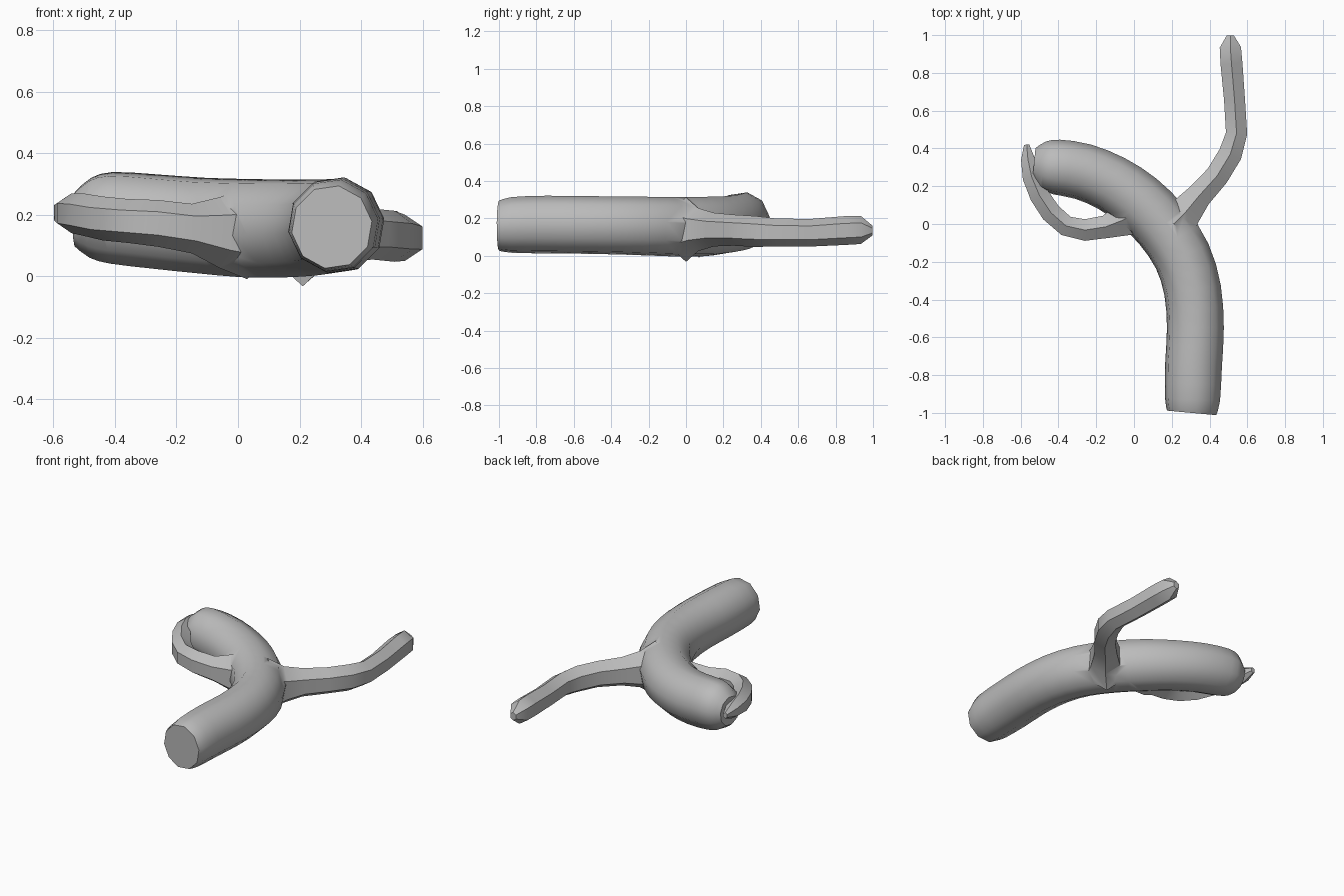
import bpy, bmesh, math
from mathutils import Vector

if "Cube" in bpy.data.objects:
    bpy.data.objects.remove(bpy.data.objects["Cube"])

bark = bpy.data.materials.new("bark_grey")
bark.diffuse_color = (0.5, 0.5, 0.5, 1)
bark.use_nodes = True
bark.node_tree.nodes["Principled BSDF"].inputs["Base Color"].default_value = bark.diffuse_color


def catmull(a, b, c, d, t):
    return 0.5 * (2 * b + (c - a) * t + (2 * a - 5 * b + 4 * c - d) * t * t
                  + (3 * b - a - 3 * c + d) * t ** 3)


def tube(name, rows, sides, steps, phase, height, smooth):
    """Sweep an upright polygon along rows of (x, y, z, radius)."""
    pts = [Vector(r) for r in rows]
    path = []
    for i in range(len(pts) - 1):
        a, d = pts[max(i - 1, 0)], pts[min(i + 2, len(pts) - 1)]
        path += [catmull(a, pts[i], pts[i + 1], d, s / steps) for s in range(steps)]
    path.append(pts[-1])
    bm = bmesh.new()
    rings = []
    for i, p in enumerate(path):
        t = (path[min(i + 1, len(path) - 1)] - path[max(i - 1, 0)]).to_3d()
        t.z = 0
        side = t.normalized().cross(Vector((0, 0, 1)))
        ring = []
        for k in range(sides):
            a = phase + math.tau * k / sides
            ring.append(bm.verts.new(p.to_3d() + side * (p.w * math.cos(a))
                        + Vector((0, 0, min(p.w, 0.16) * height * math.sin(a)))))
        rings.append(ring)
    for r0, r1 in zip(rings, rings[1:]):
        for k in range(sides):
            n = (k + 1) % sides
            bm.faces.new((r0[k], r0[n], r1[n], r1[k])).smooth = smooth
    bm.faces.new(rings[0][::-1])
    bm.faces.new(rings[-1])
    bmesh.ops.recalc_face_normals(bm, faces=bm.faces)
    me = bpy.data.meshes.new(name)
    bm.to_mesh(me)
    bm.free()
    me.materials.append(bark)
    ob = bpy.data.objects.new(name, me)
    bpy.context.collection.objects.link(ob)
    return ob


# Thick curved limb with a rounded far end
limb = tube("main_limb", [
    (0.305, -1.0, 0.16, 0.132), (0.31, -0.93, 0.165, 0.147),
    (0.315, -0.75, 0.167, 0.152), (0.325, -0.55, 0.165, 0.152),
    (0.31, -0.35, 0.162, 0.153), (0.255, -0.17, 0.158, 0.155),
    (0.15, -0.01, 0.155, 0.157), (0.02, 0.12, 0.157, 0.157),
    (-0.12, 0.215, 0.165, 0.153), (-0.27, 0.277, 0.178, 0.151),
    (-0.41, 0.302, 0.19, 0.147), (-0.48, 0.31, 0.19, 0.128),
    (-0.53, 0.315, 0.187, 0.088)], 10, 2, math.radians(8), 1.03, True)

# Long thin twig reaching back
twig = tube("long_twig", [
    (0.21, 0.0, 0.14, 0.15), (0.275, 0.065, 0.14, 0.10),
    (0.345, 0.15, 0.14, 0.078), (0.44, 0.255, 0.137, 0.072),
    (0.51, 0.37, 0.13, 0.072), (0.543, 0.48, 0.125, 0.065),
    (0.532, 0.66, 0.123, 0.064), (0.516, 0.85, 0.135, 0.067),
    (0.51, 0.935, 0.138, 0.065), (0.51, 0.998, 0.135, 0.022)],
    6, 1, math.radians(30), 1.15, False)

# Short twig curling round beside the limb's end
curl = tube("curled_twig", [
    (0.03, 0.07, 0.14, 0.13), (-0.06, 0.02, 0.142, 0.10),
    (-0.15, -0.015, 0.155, 0.07), (-0.26, -0.032, 0.172, 0.066),
    (-0.36, -0.01, 0.18, 0.062), (-0.44, 0.06, 0.188, 0.062),
    (-0.50, 0.15, 0.2, 0.06), (-0.542, 0.25, 0.205, 0.056),
    (-0.562, 0.345, 0.207, 0.042), (-0.568, 0.42, 0.207, 0.016)],
    6, 1, math.radians(30), 1.15, False)

# Fuse the twigs into the limb
for part in (twig, curl):
    mod = limb.modifiers.new("fuse", 'BOOLEAN')
    mod.operation, mod.solver, mod.object = 'UNION', 'EXACT', part
fused = bpy.data.meshes.new_from_object(
    limb.evaluated_get(bpy.context.evaluated_depsgraph_get()))
limb.modifiers.clear()
limb.data = fused
limb.name = "forked_branch"
for part in (twig, curl):
    bpy.data.objects.remove(part)
fused.set_sharp_from_angle(angle=math.radians(38))
